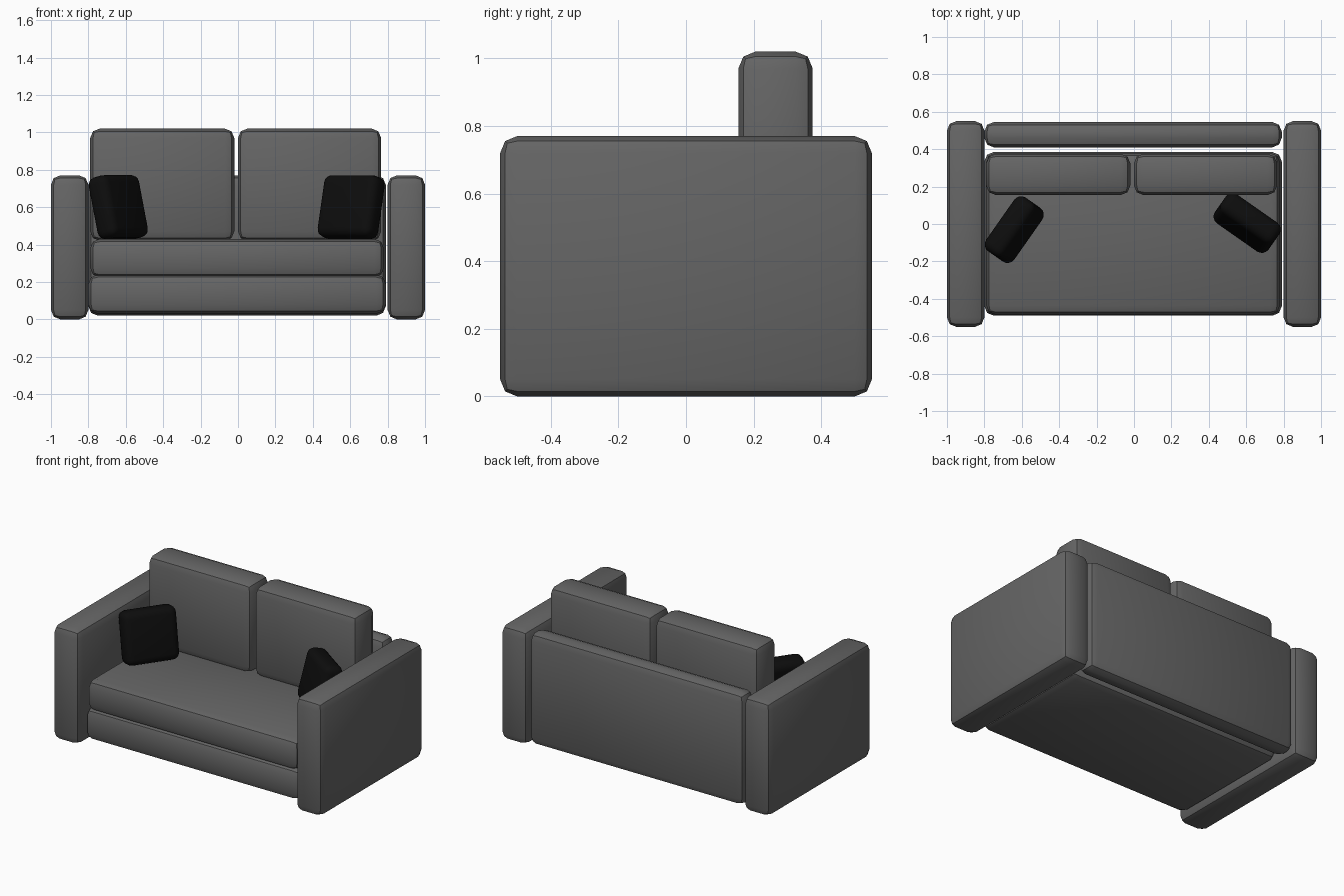
import bpy
from math import radians
from mathutils import Euler

cube = bpy.data.objects.get("Cube")
if cube:
    bpy.data.objects.remove(cube, do_unlink=True)


def material(name, value):
    mat = bpy.data.materials.new(name)
    mat.use_nodes = True
    color = (value, value, value, 1)
    mat.diffuse_color = color
    mat.node_tree.nodes["Principled BSDF"].inputs["Base Color"].default_value = color
    return mat


grey = material("charcoal fabric", 0.13)
black = material("black fabric", 0.004)


def padded_box(name, size, centre, mat, bevel=0.05, segments=2, rotation=(0, 0, 0)):
    """Box with softly rounded edges."""
    bpy.ops.mesh.primitive_cube_add(size=1)
    obj = bpy.context.object
    obj.name = name
    for v in obj.data.vertices:
        v.co = [c * s for c, s in zip(v.co, size)]
    obj.location = centre
    obj.rotation_euler = Euler([radians(a) for a in rotation])
    obj.data.materials.append(mat)
    mod = obj.modifiers.new("rounding", "BEVEL")
    mod.width = bevel
    mod.segments = segments
    mod.limit_method = "NONE"
    bpy.ops.object.modifier_apply(modifier=mod.name)
    bpy.ops.object.shade_smooth_by_angle(angle=radians(30))
    return obj


def span_box(name, x, y, z):
    """Upholstered part given by its extent on each axis."""
    spans = (x, y, z)
    padded_box(name, [b - a for a, b in spans], [(a + b) / 2 for a, b in spans], grey)


# Arms
span_box("right_arm", (-1, -0.8), (-0.55, 0.55), (0, 0.77))
span_box("left_arm", (0.8, 1), (-0.55, 0.55), (0, 0.77))

# Frame and seat
span_box("back_panel", (-0.8, 0.79), (0.41, 0.545), (0.02, 0.77))
span_box("base", (-0.8, 0.79), (-0.49, 0.385), (0.03, 0.24))
span_box("seat_cushion", (-0.79, 0.78), (-0.485, 0.38), (0.225, 0.43))

# Back cushions
span_box("right_back_cushion", (-0.79, -0.02), (0.155, 0.375), (0.42, 1.02))
span_box("left_back_cushion", (0, 0.765), (0.155, 0.375), (0.42, 1.02))

# Throw pillows, leaning back into the corners
pillow = (0.35, 0.13, 0.34)
padded_box("right_pillow", pillow, (-0.64, -0.03, 0.6), black, 0.045, 4, (-13, 0, 55))
padded_box("left_pillow", pillow, (0.605, 0.005, 0.6), black, 0.045, 4, (-14, 0, -35))
